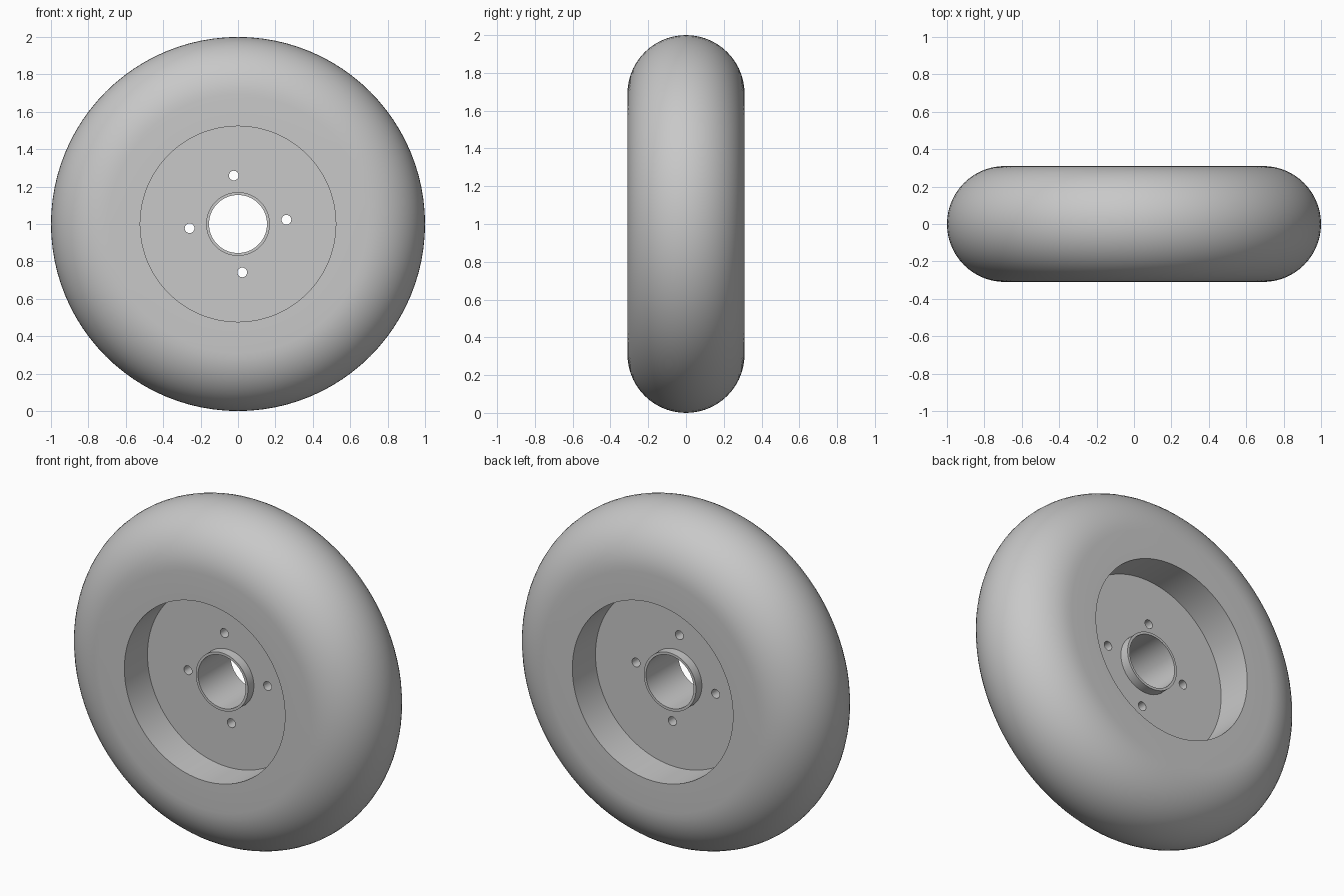
import bpy, bmesh
from math import pi, sin, cos, radians
from mathutils import Matrix, Vector

if "Cube" in bpy.data.objects:
    bpy.data.objects.remove(bpy.data.objects["Cube"])

SEGMENTS = 96
HALF_WIDTH = 0.31
RIM_RADIUS = 0.542
CENTRE = Vector((0, 0, 1))

grey = bpy.data.materials.new("plain grey")
grey.use_nodes = True
grey.diffuse_color = (0.58, 0.58, 0.58, 1)
grey.node_tree.nodes["Principled BSDF"].inputs["Base Color"].default_value = grey.diffuse_color


def finish(name, bm):
    """Turn a bmesh into a named object."""
    bmesh.ops.recalc_face_normals(bm, faces=bm.faces)
    mesh = bpy.data.meshes.new(name)
    bm.to_mesh(mesh)
    bm.free()
    mesh.materials.append(grey)
    obj = bpy.data.objects.new(name, mesh)
    bpy.context.collection.objects.link(obj)
    return obj


def revolve(name, half_profile):
    """Mirror a (radius, y) half profile and spin the closed loop round the axle."""
    loop = half_profile + [(r, -y) for r, y in reversed(half_profile) if y != 0]
    bm = bmesh.new()
    rings = []
    for i in range(SEGMENTS):
        a = 2 * pi * i / SEGMENTS
        rings.append([bm.verts.new(CENTRE + Vector((r * cos(a), y, r * sin(a)))) for r, y in loop])
    for i, ring in enumerate(rings):
        following = rings[(i + 1) % SEGMENTS]
        for j in range(len(loop)):
            k = (j + 1) % len(loop)
            bm.faces.new((ring[j], ring[k], following[k], following[j]))
    return finish(name, bm)


def smooth(obj):
    bpy.ops.object.select_all(action='DESELECT')
    obj.select_set(True)
    bpy.context.view_layer.objects.active = obj
    bpy.ops.object.shade_smooth_by_angle(angle=radians(30))


# Tyre: flat side walls joined by a half-round tread
tread_centre = 1 - HALF_WIDTH
steps = 14
arc = [(tread_centre + HALF_WIDTH * sin(t), -HALF_WIDTH * cos(t))
       for t in (pi / 2 * i / steps for i in range(steps))]
tyre = revolve("tyre", [(RIM_RADIUS, -HALF_WIDTH)] + arc + [(1, 0)])

# Wheel: hub sleeve, centre disc and rim barrel in one section
bore, hub, rim_inner = 0.155, 0.17, 0.523
hub_y, disc_y = 0.15, 0.095
wheel = revolve("wheel", [
    (bore, -hub_y), (hub, -hub_y), (hub, -disc_y), (rim_inner, -disc_y),
    (rim_inner, -HALF_WIDTH), (RIM_RADIUS, -HALF_WIDTH)])

# Bolt holes through the disc
bm = bmesh.new()
for i in range(4):
    a = radians(5) + i * pi / 2
    spot = CENTRE + Vector((cos(a), 0, sin(a))) * 0.26
    bmesh.ops.create_cone(bm, cap_ends=True, segments=24, radius1=0.026, radius2=0.026, depth=0.4,
                          matrix=Matrix.Translation(spot) @ Matrix.Rotation(pi / 2, 4, 'X'))
cutter = finish("bolt_hole_cutter", bm)
cutter.hide_render = True

drill = wheel.modifiers.new("bolt holes", 'BOOLEAN')
drill.operation = 'DIFFERENCE'
drill.solver = 'EXACT'
drill.object = cutter
bpy.context.view_layer.objects.active = wheel
bpy.ops.object.modifier_apply(modifier=drill.name)
bpy.data.objects.remove(cutter)

for part in (tyre, wheel):
    smooth(part)
